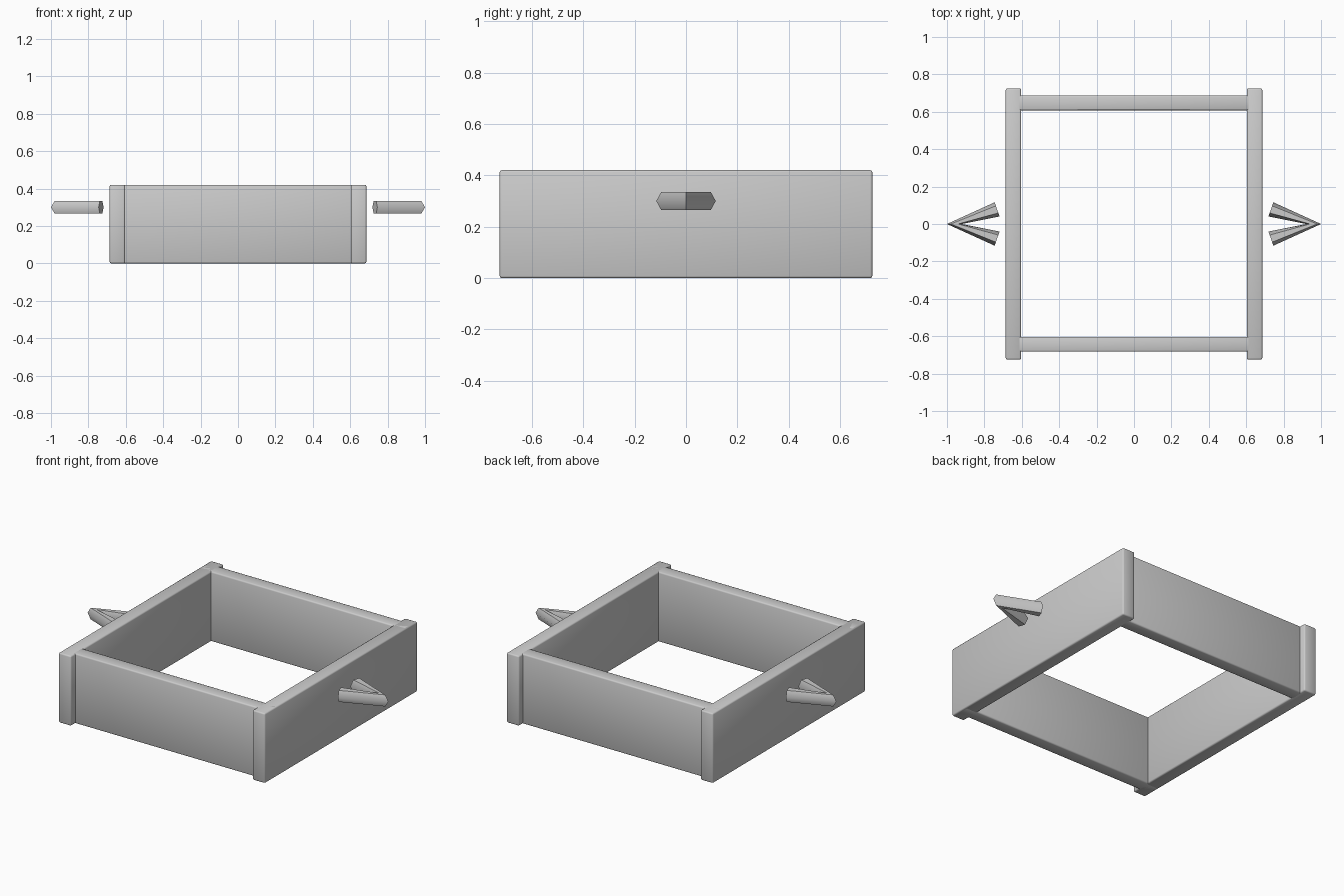
import bpy, bmesh
from math import cos, sin, pi
from mathutils import Vector

if "Cube" in bpy.data.objects:
    bpy.data.objects.remove(bpy.data.objects["Cube"])

H = 0.42  # wall height


def finish(name, bm):
    bmesh.ops.recalc_face_normals(bm, faces=bm.faces)
    me = bpy.data.meshes.new(name)
    bm.to_mesh(me)
    bm.free()
    ob = bpy.data.objects.new(name, me)
    bpy.context.collection.objects.link(ob)
    for p in me.polygons:
        p.use_smooth = True
    return ob


def board(name, x, y, sx, sy):
    bm = bmesh.new()
    bmesh.ops.create_cube(bm, size=1)
    for v in bm.verts:
        v.co = (x + v.co.x * sx, y + v.co.y * sy, (v.co.z + 0.5) * H)
    ob = finish(name, bm)
    # softly rounded edges
    mod = ob.modifiers.new("edges", 'BEVEL')
    mod.width = 0.008
    mod.segments = 2
    return ob


def handle(name, side):
    # V-shaped hexagonal bar, its point facing outwards
    z, r = 0.30, 0.04
    stations = [((0.732, 0.078), Vector((0.33, 0.944, 0))),
                ((0.96, 0.0), Vector((1, 0, 0))),
                ((0.732, -0.078), Vector((0.33, -0.944, 0)))]
    bm = bmesh.new()
    rings = []
    for (x, y), out in stations:
        ring = []
        for i in range(6):
            a = i * pi / 3
            p = Vector((x, y, z)) + out * r * cos(a) + Vector((0, 0, r * sin(a)))
            ring.append(bm.verts.new((p.x * side, p.y, p.z)))
        rings.append(ring)
    for a, b in zip(rings, rings[1:]):
        for i in range(6):
            j = (i + 1) % 6
            bm.faces.new((a[i], a[j], b[j], b[i]))
    # separate end caps keep crisp ends
    for ring in (rings[0], rings[-1]):
        bm.faces.new(ring)
    ob = finish(name, bm)
    bpy.context.view_layer.objects.active = ob
    ob.select_set(True)
    bpy.ops.object.shade_smooth_by_angle(angle=1.1)
    ob.select_set(False)
    return ob


# long side walls overlap the shorter front and back walls at the corners
for label, s in (("left", -1), ("right", 1)):
    board(label + "_wall", s * 0.645, 0, 0.082, 1.45)
    handle(label + "_handle", s)
board("front_wall", 0, -0.643, 1.37, 0.08)
board("back_wall", 0, 0.648, 1.37, 0.08)
